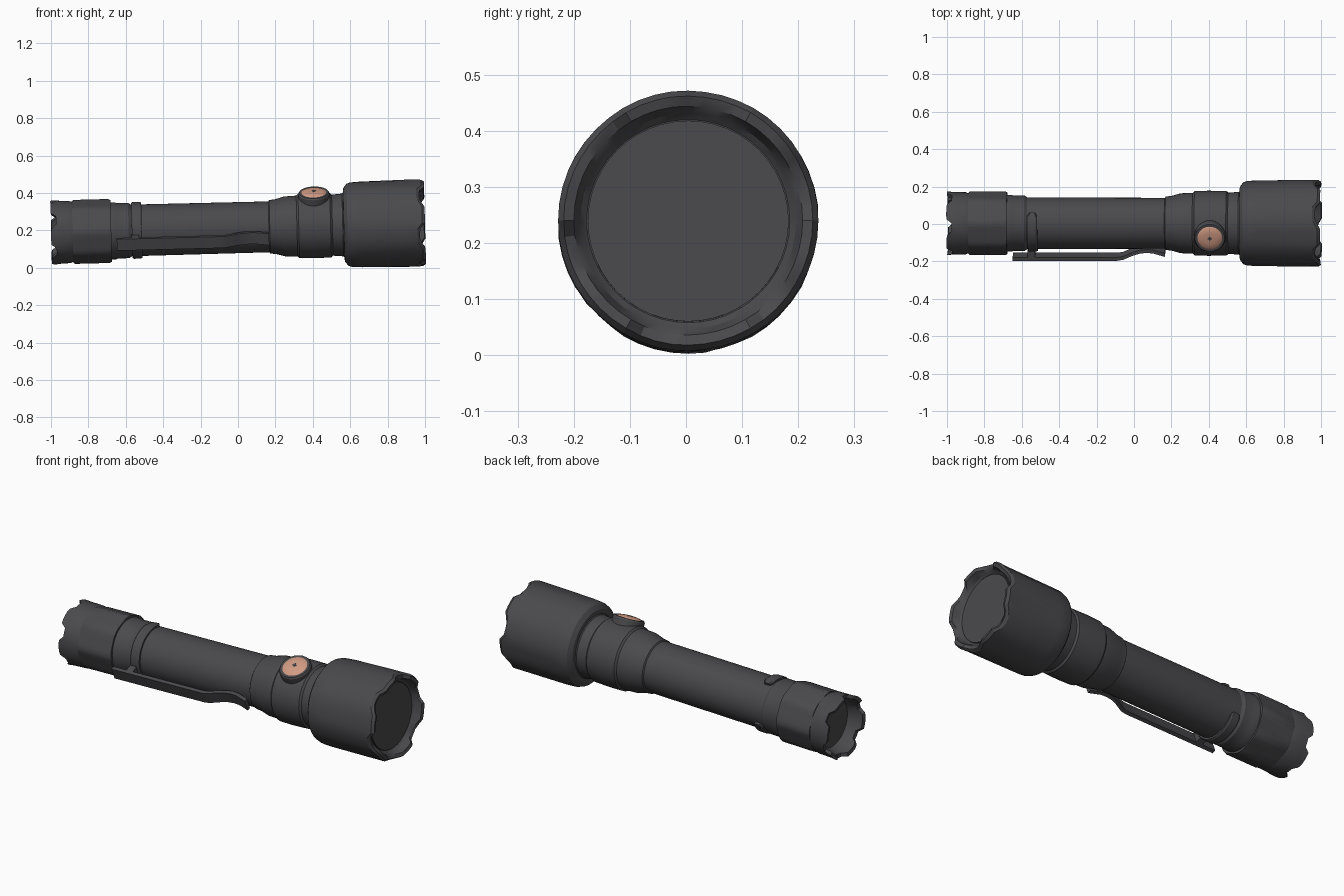
import bpy, bmesh, math
from mathutils import Matrix, Vector

if "Cube" in bpy.data.objects:
    bpy.data.objects.remove(bpy.data.objects["Cube"])

SEG = 48
# the whole torch leans slightly along its length
TILT = Matrix.Translation((0, 0.004, 0.2145)) @ Matrix.Rotation(-0.026, 4, 'Y')


def material(name, rgb):
    m = bpy.data.materials.new(name)
    m.diffuse_color = (*rgb, 1)
    m.use_nodes = True
    m.node_tree.nodes["Principled BSDF"].inputs["Base Color"].default_value = m.diffuse_color
    return m


GREY = material("dark grey", (0.068, 0.067, 0.073))
COPPER = material("copper", (0.64, 0.33, 0.23))


def finish(name, bm, mat, matrix=None, angle=30):
    bmesh.ops.recalc_face_normals(bm, faces=bm.faces)
    me = bpy.data.meshes.new(name)
    bm.to_mesh(me)
    bm.free()
    me.transform(TILT @ (matrix or Matrix()))
    me.materials.append(mat)
    ob = bpy.data.objects.new(name, me)
    bpy.context.collection.objects.link(ob)
    bpy.ops.object.select_all(action='DESELECT')
    ob.select_set(True)
    bpy.context.view_layer.objects.active = ob
    bpy.ops.object.shade_smooth_by_angle(angle=math.radians(angle))
    return ob


def lathe(name, profile, mat, shape=None, matrix=None, seg=SEG):
    """Spin (x, r) points about x; shape(i, x, r, angle) may bend a ring."""
    bm = bmesh.new()
    rings = []
    for i, (x, r) in enumerate(profile):
        ring = []
        for k in range(seg):
            a = 2 * math.pi * k / seg
            px, pr = shape(i, x, r, a) if shape else (x, r)
            ring.append(bm.verts.new((px, pr * math.cos(a), pr * math.sin(a))))
        rings.append(ring)
    for p, q in zip(rings, rings[1:]):
        for k in range(seg):
            j = (k + 1) % seg
            bm.faces.new((p[k], p[j], q[j], q[k]))
    bm.faces.new(rings[0])
    bm.faces.new(rings[-1])
    return finish(name, bm, mat, matrix)


def notch(a, phase, count=6, width=0.42):
    """1 inside a notch, 0 on a tooth, sloped between."""
    step = 2 * math.pi / count
    d = abs((a - math.radians(phase) + step / 2) % step - step / 2) / (step / 2)
    return max(0.0, min(1.0, (width - d) / 0.2 + 0.5))


def flats(a, r, inner, count, phase):
    step = 2 * math.pi / count
    d = (a - math.radians(phase) + step / 2) % step - step / 2
    return min(r, inner / math.cos(d))


# main tube, neck and switch collar
lathe("body_tube", [
    (-0.70, 0.152), (-0.655, 0.152), (-0.645, 0.148), (-0.585, 0.148), (-0.57, 0.138),
    (0.165, 0.136), (0.17, 0.143), (0.20, 0.146), (0.25, 0.160), (0.315, 0.163),
    (0.325, 0.172), (0.40, 0.174), (0.495, 0.172), (0.505, 0.163), (0.56, 0.168),
    (0.57, 0.178), (0.60, 0.178)], GREY)


# head with shallow flats and a notched bezel
def head_shape(i, x, r, a):
    if i in (4, 5):
        r = flats(a, r, 0.226, 6, 48)
    if i in (6, 7, 8):
        n = notch(a, 18)
        x -= 0.028 * n
    return x, r


lathe("head", [
    (0.565, 0.180), (0.567, 0.196), (0.585, 0.219), (0.605, 0.226), (0.66, 0.229),
    (0.90, 0.233), (0.985, 0.232), (1.0, 0.222), (0.995, 0.204), (0.955, 0.192),
    (0.945, 0.181)], GREY, head_shape)

# lens disc
lathe("lens", [(0.94, 0.179), (0.952, 0.179)], GREY)


# tail cap grip with eight flats
lathe("tail_grip", [
    (-0.885, 0.150), (-0.885, 0.165), (-0.875, 0.171), (-0.69, 0.171),
    (-0.678, 0.165), (-0.678, 0.145)], GREY,
    lambda i, x, r, a: (x, flats(a, r, 0.160, 8, 22.5) if i in (2, 3, 1, 4) else r))


# hollow notched crown at the tail
def crown_shape(i, x, r, a):
    if i in (2, 3, 4):
        x += 0.028 * notch(a, 158)
    return x, r


lathe("tail_crown", [
    (-0.87, 0.155), (-0.90, 0.166), (-0.975, 0.168), (-1.0, 0.171), (-0.996, 0.150),
    (-0.94, 0.142), (-0.915, 0.130), (-0.915, 0.02)], GREY, crown_shape)


# switch: flat pad, copper button and its tiny centre dot
def radial(x, deg):
    """Frame whose local x points outward from the axis at an angle from +y."""
    a = math.radians(deg)
    n = Vector((0, math.cos(a), math.sin(a)))
    t = Vector((0, -n.z, n.y))
    u = n.cross(t)
    m = Matrix((n, t, u)).transposed().to_4x4()
    return Matrix.Translation((x, 0, 0)) @ m


SWITCH = radial(0.41, 114)
lathe("switch_pad", [(0.13, 0.084), (0.186, 0.084), (0.194, 0.079), (0.194, 0.066)],
      GREY, matrix=SWITCH, seg=32)
lathe("switch_button", [(0.18, 0.066), (0.194, 0.066), (0.199, 0.058), (0.203, 0.035),
                        (0.204, 0.012)], COPPER, matrix=SWITCH, seg=32)
lathe("switch_dot", [(0.200, 0.013), (0.2055, 0.013)], GREY, matrix=SWITCH, seg=4)

# pocket clip: bent strip swept along the side
CLIP_ANGLE = 202
CLIP = radial(0, CLIP_ANGLE)


def strip(name, path, half_width, half_thick):
    bm = bmesh.new()
    rows = []
    for x, d in path:
        rows.append([bm.verts.new((d + s * half_thick, w * half_width, -x))
                     for s, w in ((-1, -1), (1, -1), (1, 1), (-1, 1))])
    for p, q in zip(rows, rows[1:]):
        for k in range(4):
            bm.faces.new((p[k], p[(k + 1) % 4], q[(k + 1) % 4], q[k]))
    bm.faces.new(rows[0])
    bm.faces.new(rows[-1])
    # local z of the radial frame runs along +x or -x; make the strip follow +x
    if (CLIP.to_3x3() @ Vector((0, 0, 1))).x > 0:
        bmesh.ops.scale(bm, vec=(1, 1, -1), verts=bm.verts)
    return finish(name, bm, GREY, CLIP)


strip("clip_arm", [(-0.65, 0.193), (-0.09, 0.193), (-0.06, 0.188), (-0.01, 0.165),
                   (0.03, 0.152), (0.065, 0.148), (0.10, 0.151), (0.165, 0.171)],
      0.033, 0.010)
strip("clip_foot", [(-0.57, 0.162), (-0.53, 0.162)], 0.033, 0.028)

# clip band: open ring gripping the tube
bm = bmesh.new()
rows = []
STEPS = 40
for k in range(STEPS + 1):
    a = math.radians(CLIP_ANGLE - 134 + 268 * k / STEPS)
    hw = 0.027 if 0 < k < STEPS else 0.016
    rows.append([bm.verts.new((-0.541 + s * hw, r * math.cos(a), r * math.sin(a)))
                 for s, r in ((-1, 0.13), (-1, 0.147), (-0.7, 0.152),
                              (0.7, 0.152), (1, 0.147), (1, 0.13))])
for p, q in zip(rows, rows[1:]):
    for k in range(6):
        bm.faces.new((p[k], p[(k + 1) % 6], q[(k + 1) % 6], q[k]))
bm.faces.new(rows[0])
bm.faces.new(rows[-1])
finish("clip_band", bm, GREY)
